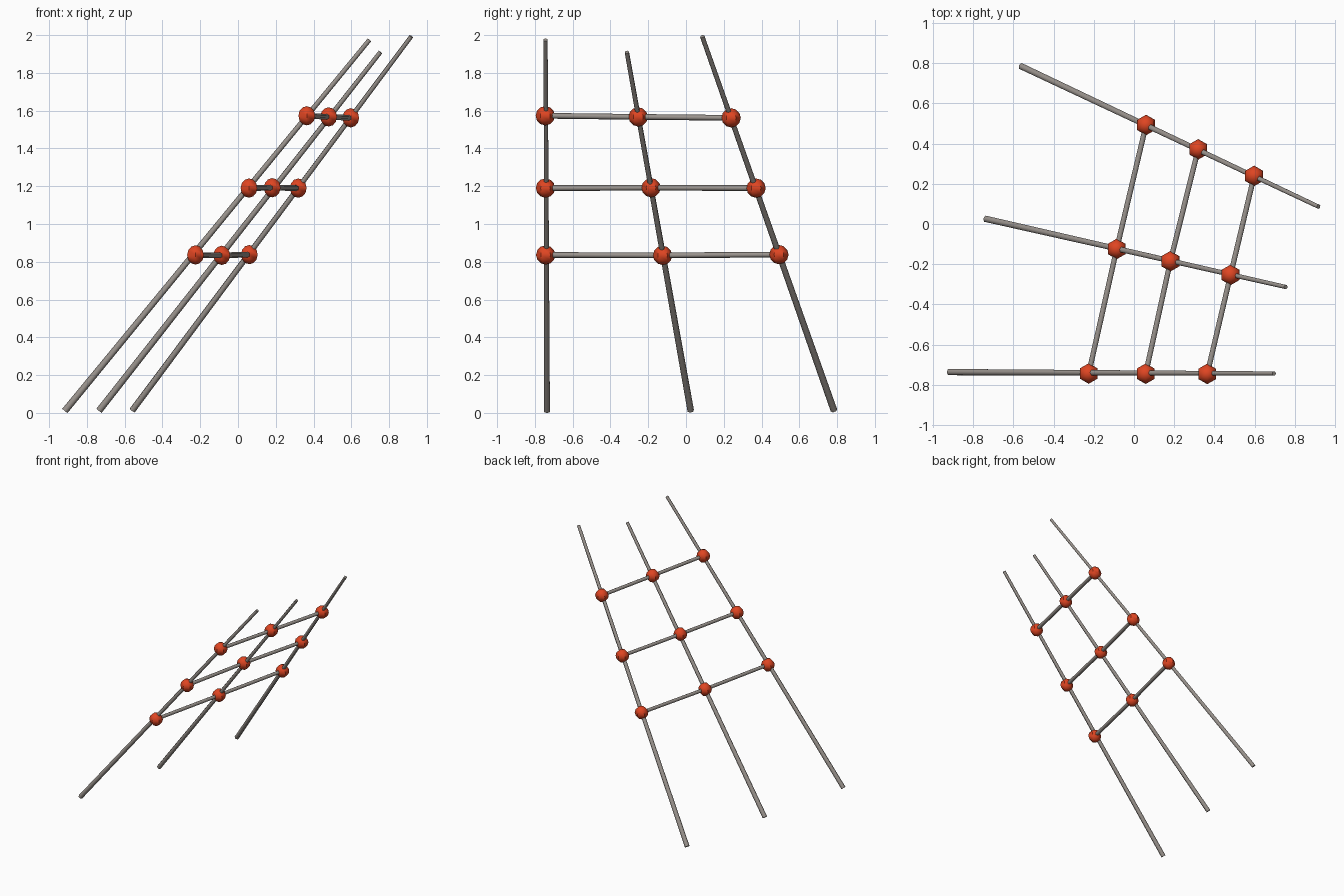
import bpy, math
from mathutils import Vector

if "Cube" in bpy.data.objects:
    bpy.data.objects.remove(bpy.data.objects["Cube"])


def material(name, rgb):
    m = bpy.data.materials.new(name)
    m.diffuse_color = (*rgb, 1)
    m.use_nodes = True
    m.node_tree.nodes["Principled BSDF"].inputs["Base Color"].default_value = m.diffuse_color
    return m


STEEL = material("warm_grey", (0.32, 0.29, 0.265))
RED = material("joint_red", (0.74, 0.06, 0.016))


def finish(name, mat, angle):
    o = bpy.context.object
    o.name = name
    o.data.materials.append(mat)
    bpy.ops.object.shade_smooth_by_angle(angle=math.radians(angle))
    return o


def rod(name, a, b, r1, r2, sides=6):
    a, b = Vector(a), Vector(b)
    d = b - a
    bpy.ops.mesh.primitive_cone_add(vertices=sides, radius1=r1, radius2=r2,
                                    depth=d.length, location=(a + b) / 2,
                                    rotation=d.to_track_quat('Z', 'Y').to_euler())
    finish(name, STEEL, 75)


# Three leaning, slightly tapered rails (bottom, top)
rails = [((-0.917, -0.736, 0.01), (0.696, -0.743, 1.975)),
         ((-0.735, 0.025, 0.012), (0.754, -0.313, 1.91)),
         ((-0.559, 0.783, 0.014), (0.917, 0.086, 1.993))]
for i, (a, b) in enumerate(rails):
    rod(f"rail_{i + 1}", a, b, 0.018, 0.012)

# Joint centres, one row per crossbar
rows = [((-0.225, -0.743, 0.836), (-0.086, -0.124, 0.834), (0.06, 0.492, 0.838)),
        ((0.058, -0.744, 1.190), (0.181, -0.185, 1.192), (0.319, 0.371, 1.190)),
        ((0.364, -0.745, 1.573), (0.48, -0.253, 1.567), (0.597, 0.239, 1.562))]
for j, row in enumerate(rows):
    for i, p in enumerate(row):
        # Faceted ball joint
        bpy.ops.mesh.primitive_uv_sphere_add(segments=6, ring_count=6,
                                             radius=0.051, location=p)
        finish(f"joint_{j + 1}_{i + 1}", RED, 50)
    # Crossbar through the three joints
    for k in range(2):
        rod(f"crossbar_{j + 1}_{k + 1}", row[k], row[k + 1], 0.015, 0.015)
